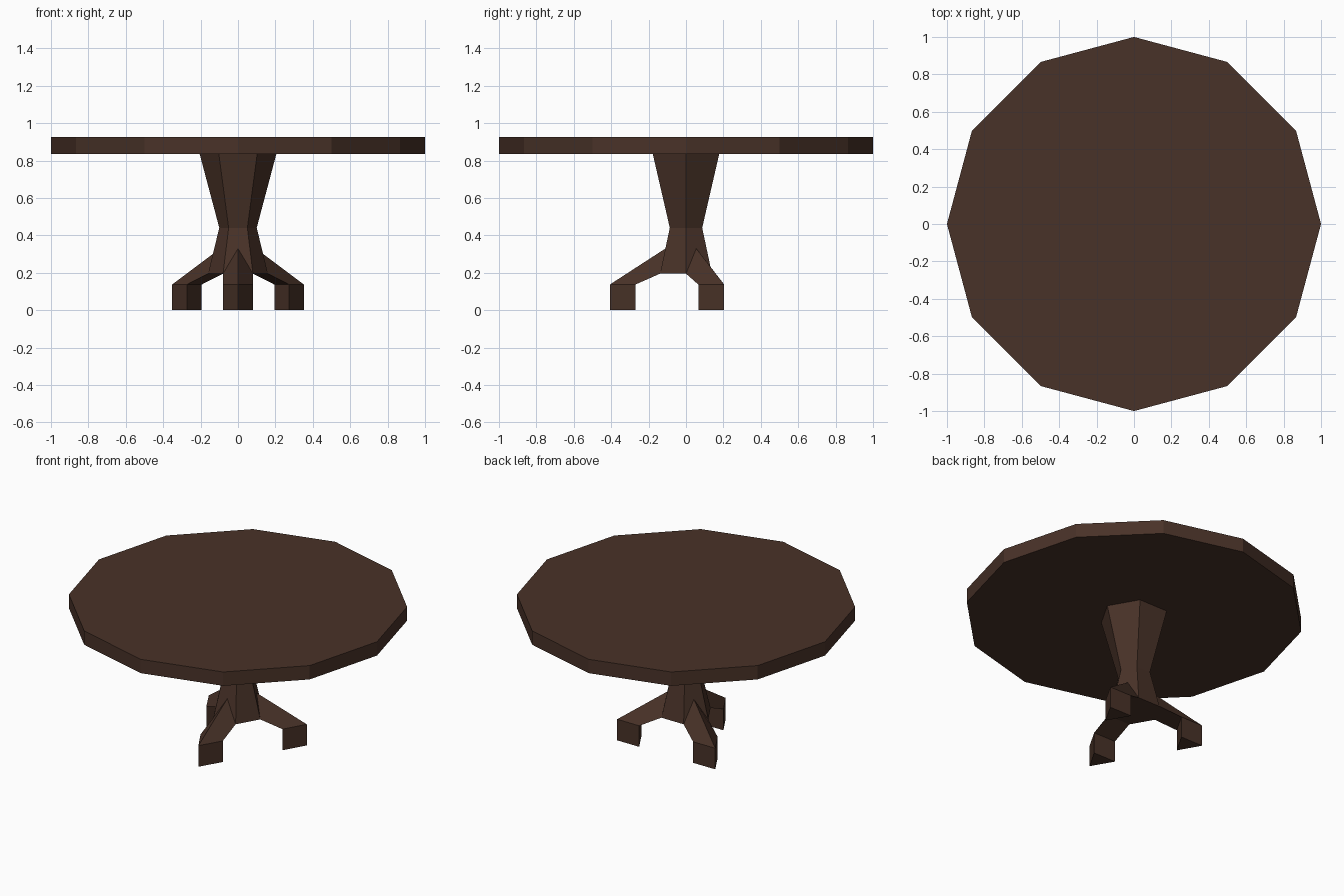
import bpy
import bmesh
from math import cos, sin, pi, radians
from mathutils import Matrix

cube = bpy.data.objects.get("Cube")
if cube:
    bpy.data.objects.remove(cube)

wood = bpy.data.materials.new("dark_brown_wood")
wood.use_nodes = True
colour = (0.066, 0.032, 0.021, 1)
wood.diffuse_color = colour
shader = next(n for n in wood.node_tree.nodes if n.type == 'BSDF_PRINCIPLED')
shader.inputs["Base Color"].default_value = colour


def loft(name, rings, turn=0):
    """Join matching rings of points with flat faces and cap both ends."""
    bm = bmesh.new()
    loops = [[bm.verts.new(p) for p in ring] for ring in rings]
    n = len(loops[0])
    for a, b in zip(loops, loops[1:]):
        for i in range(n):
            j = (i + 1) % n
            bm.faces.new((a[i], a[j], b[j], b[i]))
    bm.faces.new(loops[0])
    bm.faces.new(loops[-1])
    bmesh.ops.recalc_face_normals(bm, faces=bm.faces)
    bm.transform(Matrix.Rotation(turn, 4, 'Z'))
    mesh = bpy.data.meshes.new(name)
    bm.to_mesh(mesh)
    bm.free()
    mesh.materials.append(wood)
    obj = bpy.data.objects.new(name, mesh)
    bpy.context.collection.objects.link(obj)
    return obj


def polygon(sides, radius, z):
    return [(radius * cos(2 * pi * i / sides), radius * sin(2 * pi * i / sides), z)
            for i in range(sides)]


# Twelve-sided top
loft("table_top", [polygon(12, 1, 0.835), polygon(12, 1, 0.925)])

# Six-sided pedestal with a narrow waist
loft("pedestal", [polygon(6, 0.16, 0.195), polygon(6, 0.1, 0.44), polygon(6, 0.205, 0.835)])


# Triangular legs growing from every other pedestal face
def section(inner, inner_z, ridge, ridge_z):
    return [(inner, -0.08, inner_z), (ridge, 0, ridge_z), (inner, 0.08, inner_z)]


leg_rings = [section(0.1386, 0.195, 0.109, 0.33),
             section(0.27, 0.137, 0.407, 0.137),
             section(0.27, 0, 0.407, 0)]
for side, angle in (("front", -90), ("left", 30), ("right", 150)):
    loft(side + "_leg", leg_rings, radians(angle))
